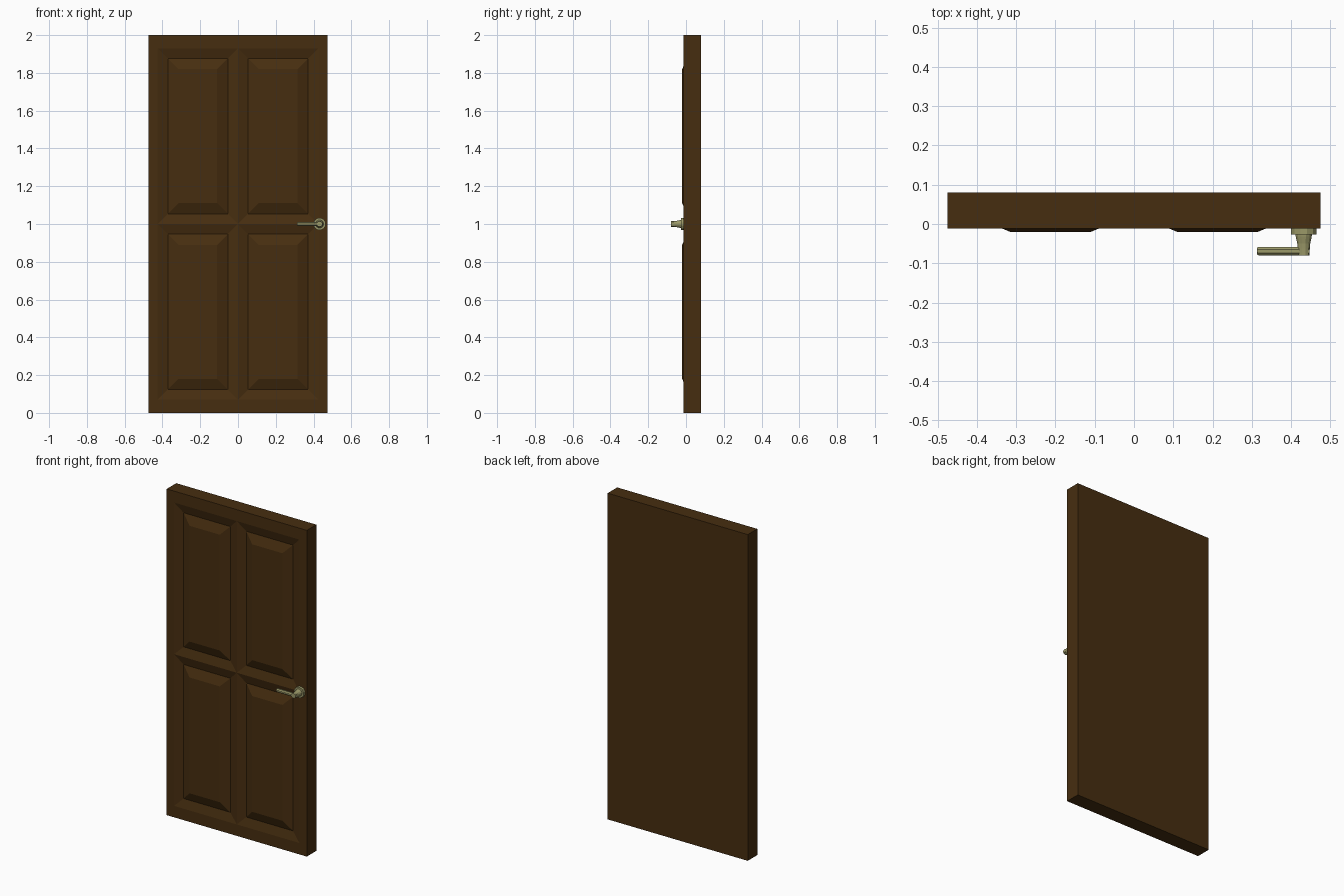
import bpy, bmesh, math
from mathutils import Matrix, Vector

if "Cube" in bpy.data.objects:
    bpy.data.objects.remove(bpy.data.objects["Cube"])


def material(name, rgb):
    m = bpy.data.materials.new(name)
    m.diffuse_color = (*rgb, 1)
    m.use_nodes = True
    m.node_tree.nodes["Principled BSDF"].inputs["Base Color"].default_value = m.diffuse_color
    return m


wood = material("dark_brown_wood", (0.062, 0.027, 0.005))
brass = material("dull_brass", (0.33, 0.32, 0.14))


def finish(name, bm, mat):
    bmesh.ops.remove_doubles(bm, verts=bm.verts, dist=1e-5)
    bmesh.ops.recalc_face_normals(bm, faces=bm.faces)
    me = bpy.data.meshes.new(name)
    bm.to_mesh(me)
    bm.free()
    me.materials.append(mat)
    ob = bpy.data.objects.new(name, me)
    bpy.context.collection.objects.link(ob)
    return ob


# Door slab: front grid with four raised-and-fielded panels
FRONT, BACK, GROOVE, RAISED = -0.012, 0.08, 0.003, -0.02
xs = [-0.475, -0.425, 0, 0.425, 0.475]
zs = [0, 0.07, 1.0, 1.93, 2.0]
bm = bmesh.new()


def ring(x0, x1, z0, z1, inset, y):
    return [bm.verts.new((x, y, z)) for x, z in (
        (x0 + inset, z0 + inset), (x1 - inset, z0 + inset),
        (x1 - inset, z1 - inset), (x0 + inset, z1 - inset))]


for i in range(4):
    for j in range(4):
        cell = (xs[i], xs[i + 1], zs[j], zs[j + 1])
        bm.faces.new(ring(*cell, 0, BACK))
        outer = ring(*cell, 0, FRONT)
        if i in (1, 2) and j in (1, 2):
            for inset, y in ((0.054, GROOVE), (0.11, RAISED)):
                inner = ring(*cell, inset, y)
                for k in range(4):
                    n = (k + 1) % 4
                    bm.faces.new((outer[k], outer[n], inner[n], inner[k]))
                outer = inner
        bm.faces.new(outer)
bmesh.ops.remove_doubles(bm, verts=bm.verts, dist=1e-5)
# Edges of the slab join the front and back outlines
rim = [e for e in bm.edges if e.is_boundary]
bmesh.ops.bridge_loops(bm, edges=rim)
finish("door_slab", bm, wood)


# Turned parts of the handle: profile of (radius, distance along axis)
def lathe(name, profile, sides, centre, axis):
    bm = bmesh.new()
    rot = Vector(axis).to_track_quat('Z', 'Y').to_matrix().to_4x4()
    rings = [[bm.verts.new((r * math.cos(a), r * math.sin(a), d))
              for a in (2 * math.pi * (k + 0.5) / sides for k in range(sides))]
             for r, d in profile]
    for a, b in zip(rings, rings[1:]):
        for k in range(sides):
            n = (k + 1) % sides
            bm.faces.new((a[k], a[n], b[n], b[k]))
    bm.faces.new(rings[0])
    bm.faces.new(rings[-1])
    bm.transform(Matrix.Translation(centre) @ rot)
    return finish(name, bm, brass)


HX = 0.432
lathe("handle_rosette", [(0.033, 0), (0.033, 0.015)], 12, (HX, FRONT, 1), (0, -1, 0))
lathe("handle_neck", [(0.023, 0), (0.021, 0.02), (0.017, 0.038), (0.016, 0.05),
                      (0.015, 0.068)], 12, (HX, FRONT, 1), (0, -1, 0))
lathe("handle_lever", [(0.0115, 0), (0.0115, 0.13), (0.0095, 0.134)], 8,
      (0.447, -0.069, 1), (-1, 0, 0))
